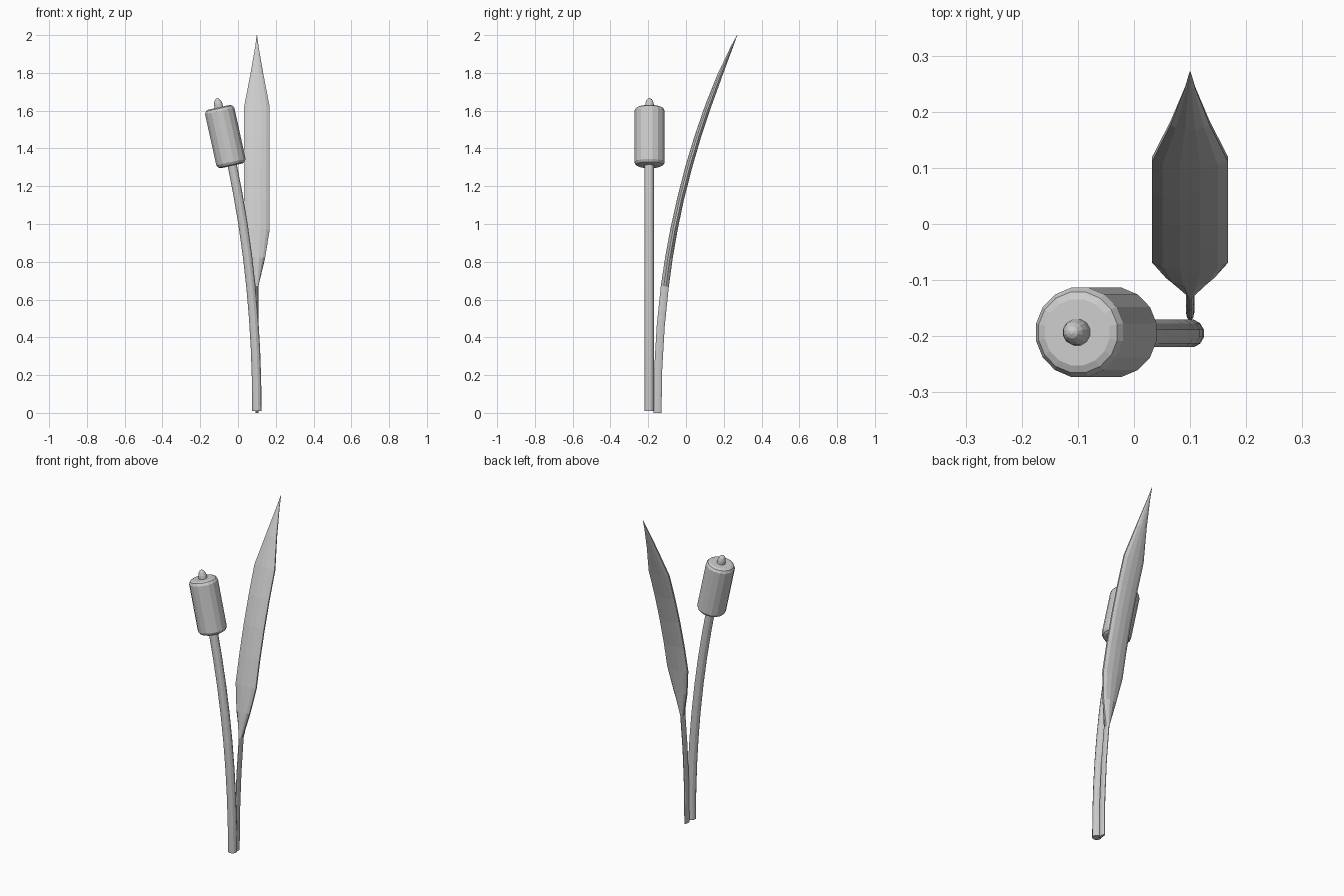
import bpy, bmesh, math
from mathutils import Vector

if "Cube" in bpy.data.objects:
    bpy.data.objects.remove(bpy.data.objects["Cube"])


def loft(name, rings, sides):
    """Skin elliptical rings (centre, x axis, y axis, radius x, radius y) into a closed solid."""
    bm = bmesh.new()
    loops = []
    for centre, ax, ay, rx, ry in rings:
        loop = []
        for i in range(sides):
            a = 2 * math.pi * (i + 0.5) / sides
            loop.append(bm.verts.new(centre + ax * rx * math.cos(a) + ay * ry * math.sin(a)))
        loops.append(loop)
    for low, high in zip(loops, loops[1:]):
        for i in range(sides):
            j = (i + 1) % sides
            bm.faces.new((low[i], low[j], high[j], high[i]))
    bm.faces.new(loops[0][::-1])
    bm.faces.new(loops[-1])
    bmesh.ops.recalc_face_normals(bm, faces=bm.faces)
    mesh = bpy.data.meshes.new(name)
    bm.to_mesh(mesh)
    bm.free()
    obj = bpy.data.objects.new(name, mesh)
    bpy.context.collection.objects.link(obj)
    return obj


X, Y = Vector((1, 0, 0)), Vector((0, 1, 0))
STEM_Y = -0.195

# Stem: round tube bending towards -x
rings = []
for i in range(9):
    z = 0.01 + 1.32 * i / 8
    t = z / 1.3
    slope = -0.128 * 2.1 * t ** 1.1 / 1.3
    side = Vector((1, 0, -slope)).normalized()
    rings.append((Vector((0.1 - 0.128 * t ** 2.1, STEM_Y, z)), side, Y, 0.0255, 0.0255))
loft("stem", rings, 12)

# Seed head and its tip share the tilted axis at the end of the stem
axis = Vector((-0.215, 0, 0.977)).normalized()
side = Vector((axis.z, 0, -axis.x))
head_base = Vector((-0.033, STEM_Y + 0.002, 1.308))


def turned(name, profile, sides):
    return loft(name, [(head_base + axis * h, side, Y, r, r) for h, r in profile], sides)


turned("seed_head", [(0, 0.060), (0.006, 0.073), (0.020, 0.081),
                     (0.297, 0.081), (0.311, 0.073), (0.317, 0.060)], 16)
turned("head_tip", [(0.30, 0.025), (0.335, 0.023), (0.352, 0.018),
                    (0.362, 0.011), (0.366, 0.003)], 12)

# Leaf: narrow stalk opening into a flat blade that leans back to a point
leaf_profile = [  # height, half width, half thickness
    (0.0, 0.008, 0.022), (0.23, 0.008, 0.022), (0.46, 0.008, 0.022),
    (0.67, 0.008, 0.022), (0.82, 0.045, 0.021), (0.97, 0.070, 0.020),
    (1.13, 0.070, 0.019), (1.30, 0.070, 0.019), (1.46, 0.070, 0.018),
    (1.62, 0.070, 0.017), (1.79, 0.036, 0.014), (1.94, 0.009, 0.006),
    (2.0, 0.001, 0.001)]
rings = []
for z, w, d in leaf_profile:
    t = z / 2
    slope = 0.422 * 2.18 * t ** 1.18 / 2
    depth = Vector((0, 1, -slope)).normalized()
    rings.append((Vector((0.1, -0.151 + 0.422 * t ** 2.18, z)), X, depth, w, d))
loft("leaf", rings, 12)
